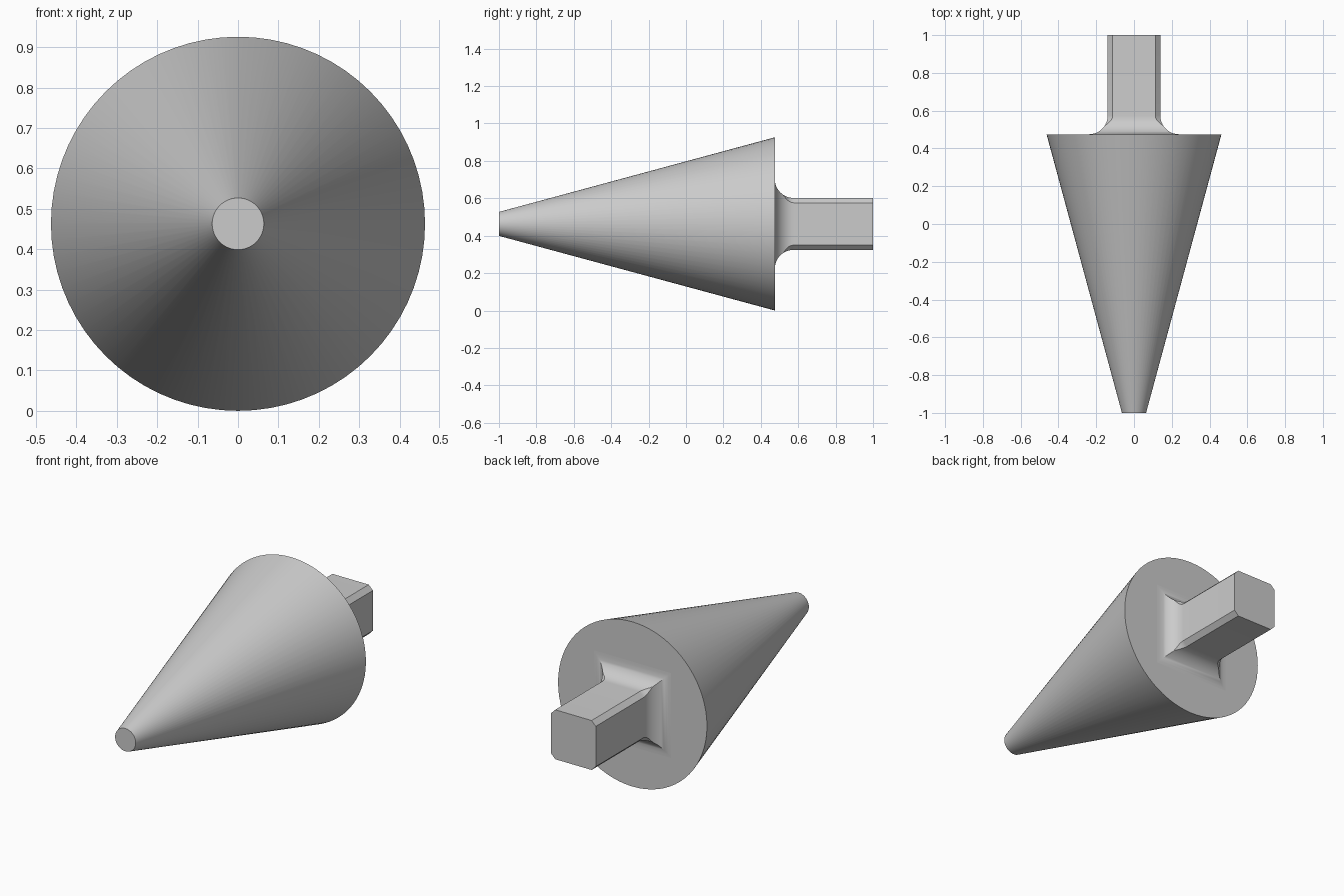
import bpy, bmesh, math

if "Cube" in bpy.data.objects:
    bpy.data.objects.remove(bpy.data.objects["Cube"], do_unlink=True)

AXIS_Z = 0.463     # height of the long axis
SHOULDER = 0.475   # y of the cone's wide end

steel = bpy.data.materials.new("plain_grey")
steel.use_nodes = True
grey = (0.6, 0.6, 0.6, 1)
steel.diffuse_color = grey
steel.node_tree.nodes["Principled BSDF"].inputs["Base Color"].default_value = grey


def loft(name, rings):
    """Skin a list of closed rings, cap both ends and smooth the soft edges."""
    bm = bmesh.new()
    loops = [[bm.verts.new(p) for p in ring] for ring in rings]
    for a, b in zip(loops, loops[1:]):
        n = len(a)
        for i in range(n):
            j = (i + 1) % n
            bm.faces.new((a[i], a[j], b[j], b[i]))
    bm.faces.new(loops[0])
    bm.faces.new(loops[-1])
    bmesh.ops.remove_doubles(bm, verts=bm.verts, dist=0.0002)
    bmesh.ops.recalc_face_normals(bm, faces=bm.faces)
    mesh = bpy.data.meshes.new(name)
    bm.to_mesh(mesh)
    bm.free()
    mesh.materials.append(steel)
    obj = bpy.data.objects.new(name, mesh)
    bpy.context.collection.objects.link(obj)
    bpy.ops.object.select_all(action="DESELECT")
    obj.select_set(True)
    bpy.context.view_layer.objects.active = obj
    bpy.ops.object.shade_smooth_by_angle(angle=math.radians(30))
    return obj


def circle(radius, y, sides=72):
    angles = [2 * math.pi * i / sides for i in range(sides)]
    return [(radius * math.cos(a), y, AXIS_Z + radius * math.sin(a)) for a in angles]


def chamfered_square(half, cut, y):
    """Square ring with its four corners cut off."""
    ring = []
    x, z = half, half - cut
    u, v = half - cut, half
    for _ in range(4):
        ring += [(x, y, AXIS_Z + z), (u, y, AXIS_Z + v)]
        x, z = -z, x
        u, v = -v, u
    return ring


# Tapered body with a blunt tip
loft("cone_body", [circle(0.064, -1), circle(0.463, SHOULDER)])

# Square shank flaring into the body; its chamfers fade out within the flare
HALF, CUT, FILLET, STEPS = 0.139, 0.026, 0.1, 12
rings = [chamfered_square(HALF, CUT, 1)]
for i in range(STEPS + 1):
    a = math.pi / 2 * i / STEPS
    flare = FILLET * (1 - math.cos(a))
    y = SHOULDER + FILLET * (1 - math.sin(a))
    rings.append(chamfered_square(HALF + flare, max(0, CUT - 1.6 * flare), y))
loft("shank", rings)
